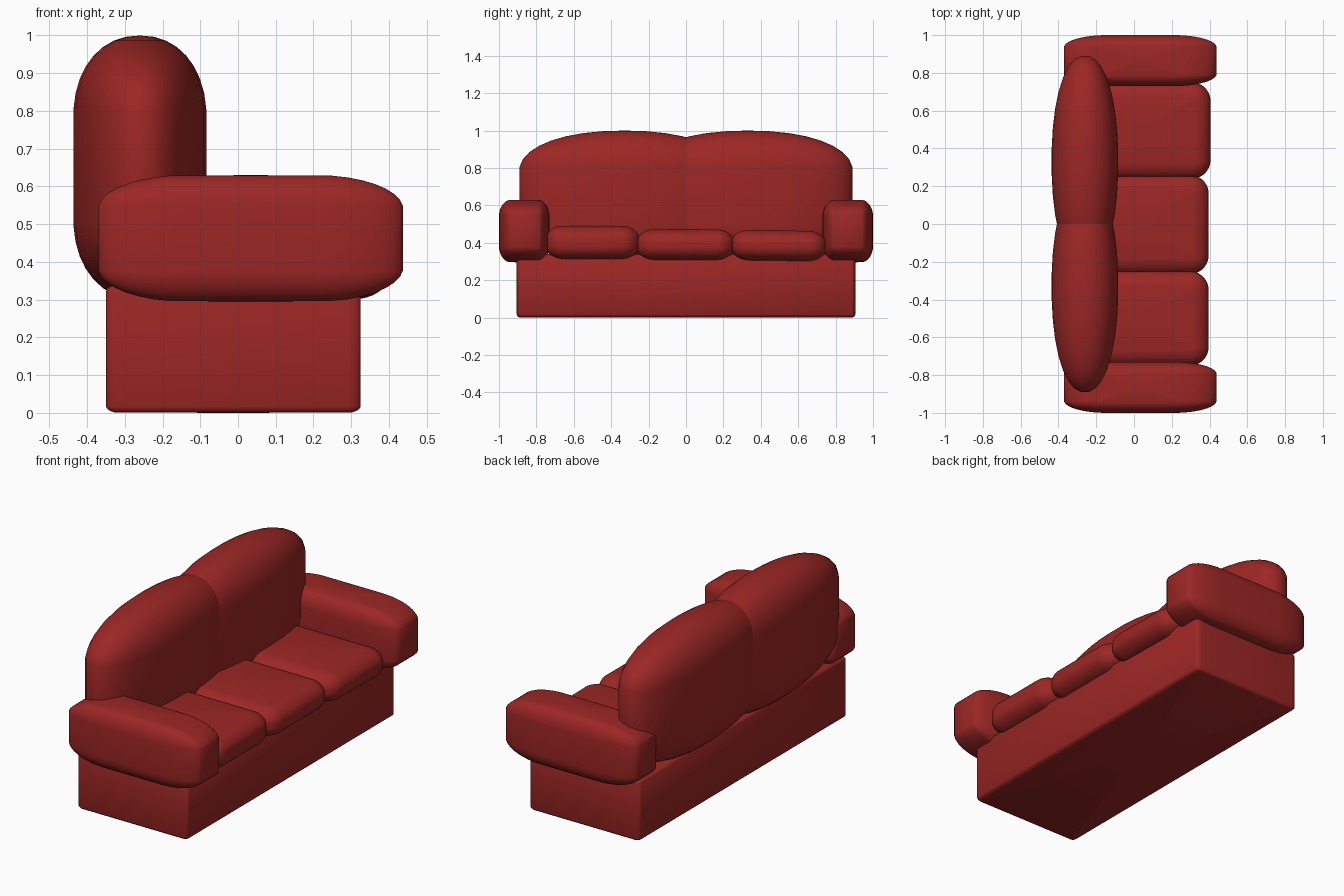
import bpy, bmesh
from math import pi, radians, copysign
from mathutils import Matrix

if "Cube" in bpy.data.objects:
    bpy.data.objects.remove(bpy.data.objects["Cube"])

red = bpy.data.materials.new("red_fabric")
red.diffuse_color = (0.33, 0.02, 0.018, 1)
red.use_nodes = True
red.node_tree.nodes["Principled BSDF"].inputs["Base Color"].default_value = red.diffuse_color


def pillow(name, lo, hi, radii, power=1.0, segments=32, rings=17, tilt=(0, 0)):
    """Rounded block: a sphere split along its axis planes, with a separate radius per axis."""
    bm = bmesh.new()
    # half-step turn and odd ring count keep vertices off the axis planes
    bmesh.ops.create_uvsphere(bm, u_segments=segments, v_segments=rings, radius=1,
                              matrix=Matrix.Rotation(pi / segments, 4, 'Z'))
    for v in bm.verts:
        for i in range(3):
            v.co[i] = 0 if abs(v.co[i]) < 1e-5 else copysign(abs(v.co[i]) ** power, v.co[i])
    peak = [max(v.co[i] for v in bm.verts) for i in range(3)]
    for v in bm.verts:
        for i in range(3):
            c = v.co[i]
            flat = (hi[i] - lo[i]) / 2 - radii[i]
            v.co[i] = c / peak[i] * radii[i] + (copysign(flat, c) if c else 0)
    me = bpy.data.meshes.new(name)
    bm.to_mesh(me)
    bm.free()
    me.materials.append(red)
    ob = bpy.data.objects.new(name, me)
    ob.location = [(a + b) / 2 for a, b in zip(lo, hi)]
    ob.rotation_euler = (radians(tilt[0]), radians(tilt[1]), 0)
    bpy.context.collection.objects.link(ob)
    bpy.ops.object.select_all(action='DESELECT')
    ob.select_set(True)
    bpy.context.view_layer.objects.active = ob
    bpy.ops.object.shade_smooth_by_angle(angle=radians(35))
    return ob


# plinth
pillow("base", (-0.35, -0.905, 0), (0.325, 0.905, 0.34), (0.035, 0.02, 0.02), segments=24, rings=9)

# armrests and back cushions, one per side
for side, s in (("left", -1), ("right", 1)):
    y0, y1 = sorted((0.73 * s, 1.0 * s))
    pillow(side + "_armrest", (-0.37, y0, 0.295), (0.437, y1, 0.63), (0.23, 0.065, 0.09))
    y0, y1 = sorted((-0.23 * s, 0.89 * s))
    pillow(side + "_back_cushion", (-0.436, y0, 0.30), (-0.084, y1, 1.0),
           (0.176, 0.56, 0.22), power=0.92)

# seat cushions, each slightly different
for name, y0, y1, z0, z1, front, tilt in (
        ("left_seat_cushion", -0.75, -0.25, 0.31, 0.492, 0.395, (0, 0)),
        ("middle_seat_cushion", -0.265, 0.26, 0.305, 0.473, 0.395, (0, 0)),
        ("right_seat_cushion", 0.24, 0.75, 0.303, 0.467, 0.405, (-0.8, 0))):
    pillow(name, (-0.30, y0, z0), (front, y1, z1), (0.10, 0.10, 0.075), tilt=tilt)
